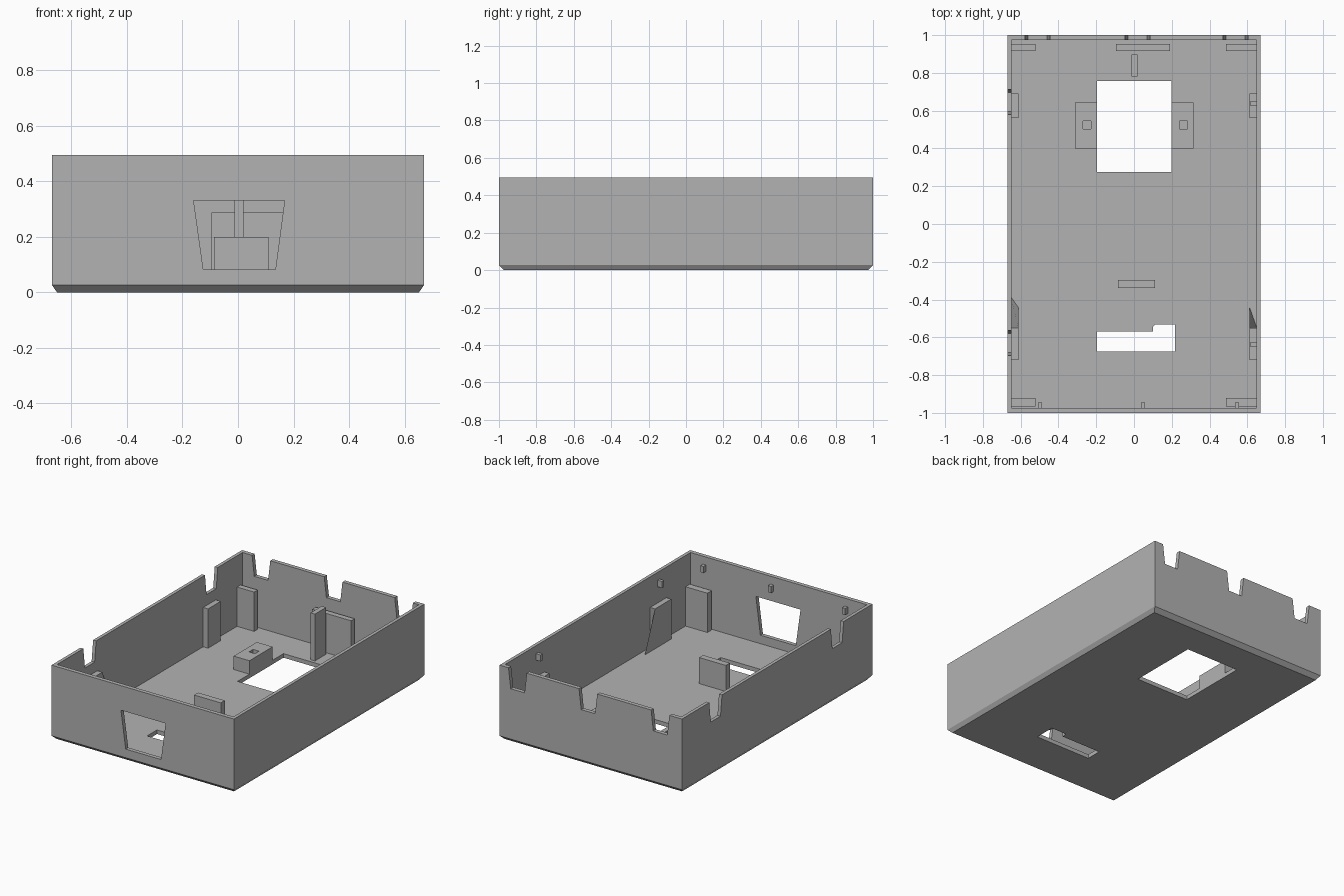
import bpy, bmesh
from mathutils import Vector

if "Cube" in bpy.data.objects:
    bpy.data.objects.remove(bpy.data.objects["Cube"])

grey = bpy.data.materials.new("plain_grey")
grey.diffuse_color = (0.448, 0.448, 0.448, 1)
grey.use_nodes = True
grey.node_tree.nodes["Principled BSDF"].inputs["Base Color"].default_value = grey.diffuse_color

W, L, H = 0.67, 1.0, 0.495      # outer half sizes and height
IW, IL, FLOOR = 0.648, 0.973, 0.027
POST = 0.288


def finish(name, bm):
    bmesh.ops.recalc_face_normals(bm, faces=bm.faces)
    me = bpy.data.meshes.new(name)
    bm.to_mesh(me)
    bm.free()
    me.materials.append(grey)
    ob = bpy.data.objects.new(name, me)
    bpy.context.collection.objects.link(ob)
    return ob


def add_prism(bm, pts, vec):
    a = [bm.verts.new(p) for p in pts]
    b = [bm.verts.new(Vector(p) + Vector(vec)) for p in pts]
    n = len(a)
    bm.faces.new(a)
    bm.faces.new(b[::-1])
    for i in range(n):
        j = (i + 1) % n
        bm.faces.new((a[i], b[i], b[j], a[j]))


def rect(x0, x1, y0, y1, z):
    return [(x0, y0, z), (x1, y0, z), (x1, y1, z), (x0, y1, z)]


def box(name, x0, x1, y0, y1, z0, z1):
    bm = bmesh.new()
    add_prism(bm, rect(x0, x1, y0, y1, z0), (0, 0, z1 - z0))
    return finish(name, bm)


def cut(target, bm):
    cutter = finish("cutter", bm)
    cutter.hide_render = True
    m = target.modifiers.new("cut", 'BOOLEAN')
    m.operation, m.solver, m.object = 'DIFFERENCE', 'EXACT', cutter
    bpy.context.view_layer.objects.active = target
    bpy.ops.object.modifier_apply(modifier=m.name)
    bpy.data.objects.remove(cutter)


# Open tray with chamfered lower edge: stacked rings from the outside in
bm = bmesh.new()
rings = []
for x, y, z in ((W - 0.018, L - 0.027, 0), (W, L, 0.026), (W, L, H),
                (IW, IL, H), (IW, IL, FLOOR)):
    rings.append([bm.verts.new(p) for p in rect(-x, x, -y, y, z)])
for a, b in zip(rings, rings[1:]):
    for i in range(4):
        j = (i + 1) % 4
        bm.faces.new((a[i], a[j], b[j], b[i]))
bm.faces.new(rings[0])
bm.faces.new(rings[-1])
tray = finish("tray_shell", bm)

# Cutters: rim notches, front window, floor openings
bm = bmesh.new()
D, TOP = 0.135, 0.06


def notch(c):
    k = 0.016 * TOP / D         # continue the taper above the rim
    return [(c - 0.051, H - D), (c + 0.051, H - D),
            (c + 0.067 + k, H + TOP), (c - 0.067 - k, H + TOP)]


for c in (-0.511, 0.019, 0.537):
    add_prism(bm, [(u, 0.93, z) for u, z in notch(c)], (0, 0.12, 0))
for c in (-0.63, 0.646):
    add_prism(bm, [(-0.72, u, z) for u, z in notch(c)], (0.11, 0, 0))
add_prism(bm, [(-0.125, -1.05, 0.083), (0.135, -1.05, 0.083),
               (0.168, -1.05, 0.332), (-0.16, -1.05, 0.332)], (0, 0.11, 0))
add_prism(bm, rect(-0.196, 0.199, 0.275, 0.757, -0.05), (0, 0, 0.12))
add_prism(bm, [(-0.196, -0.674, -0.05), (0.217, -0.674, -0.05), (0.217, -0.533, -0.05),
               (0.112, -0.533, -0.05), (0.1, -0.545, -0.05), (0.1, -0.57, -0.05),
               (-0.196, -0.57, -0.05)], (0, 0, 0.12))
cut(tray, bm)

# Upright supports along the ends
B = FLOOR - 0.005
for side, x0, x1 in (("left", -IW - 0.005, -0.522), ("right", 0.487, IW + 0.005)):
    box("back_post_" + side, x0, x1, 0.915, 0.952, B, POST)
    box("front_post_" + side, x0, x1, -IL - 0.005 + 0.013, -0.92, B, POST)
box("back_post_middle", -0.096, 0.19, 0.915, 0.952, B, POST)
box("centre_rib", -0.013, 0.019, 0.78, 0.897, B, 0.338)
box("centre_stop", -0.086, 0.11, -0.338, -0.296, B, 0.2)

# Side supports; the front pair slope out toward the floor
for s, side in ((-1, "left"), (1, "right")):
    xa, xb = s * 0.612, s * (IW + 0.003)
    box("side_post_" + side, min(xa, xb), max(xa, xb), 0.56, 0.692, B, POST)
    bm = bmesh.new()
    wall_y = -0.385 if s < 0 else -0.55
    low = [bm.verts.new(p) for p in ((xa, -0.72, B), (xb, -0.72, B),
                                     (xb, wall_y, B), (xa, -0.44, B))]
    top = [bm.verts.new(p) for p in rect(xa, xb, -0.72, -0.55, POST + 0.004)]
    bm.faces.new(low)
    bm.faces.new(top)
    for i in range(4):
        j = (i + 1) % 4
        bm.faces.new((low[i], low[j], top[j], top[i]))
    finish("sloped_side_post_" + side, bm)

# Screw blocks beside the large opening, with square sockets
for side, x0, x1 in (("left", -0.312, -0.196), ("right", 0.199, 0.315)):
    block = box("screw_block_" + side, x0, x1, 0.4, 0.643, B, 0.116)
    c = (x0 + x1) / 2 + 0.005
    bm = bmesh.new()
    add_prism(bm, rect(c - 0.022, c + 0.022, 0.502, 0.545, 0.04), (0, 0, 0.12))
    cut(block, bm)

# Small catch pegs inside the front and right walls
for i, x in enumerate((-0.497, 0.048, 0.545)):
    box("front_peg_%d" % i, x - 0.011, x + 0.011, -IL - 0.005, -0.945, 0.4, 0.443)
for i, y in enumerate((-0.638, 0.638)):
    box("side_peg_%d" % i, 0.615, IW + 0.005, y - 0.011, y + 0.011, 0.4, 0.443)
